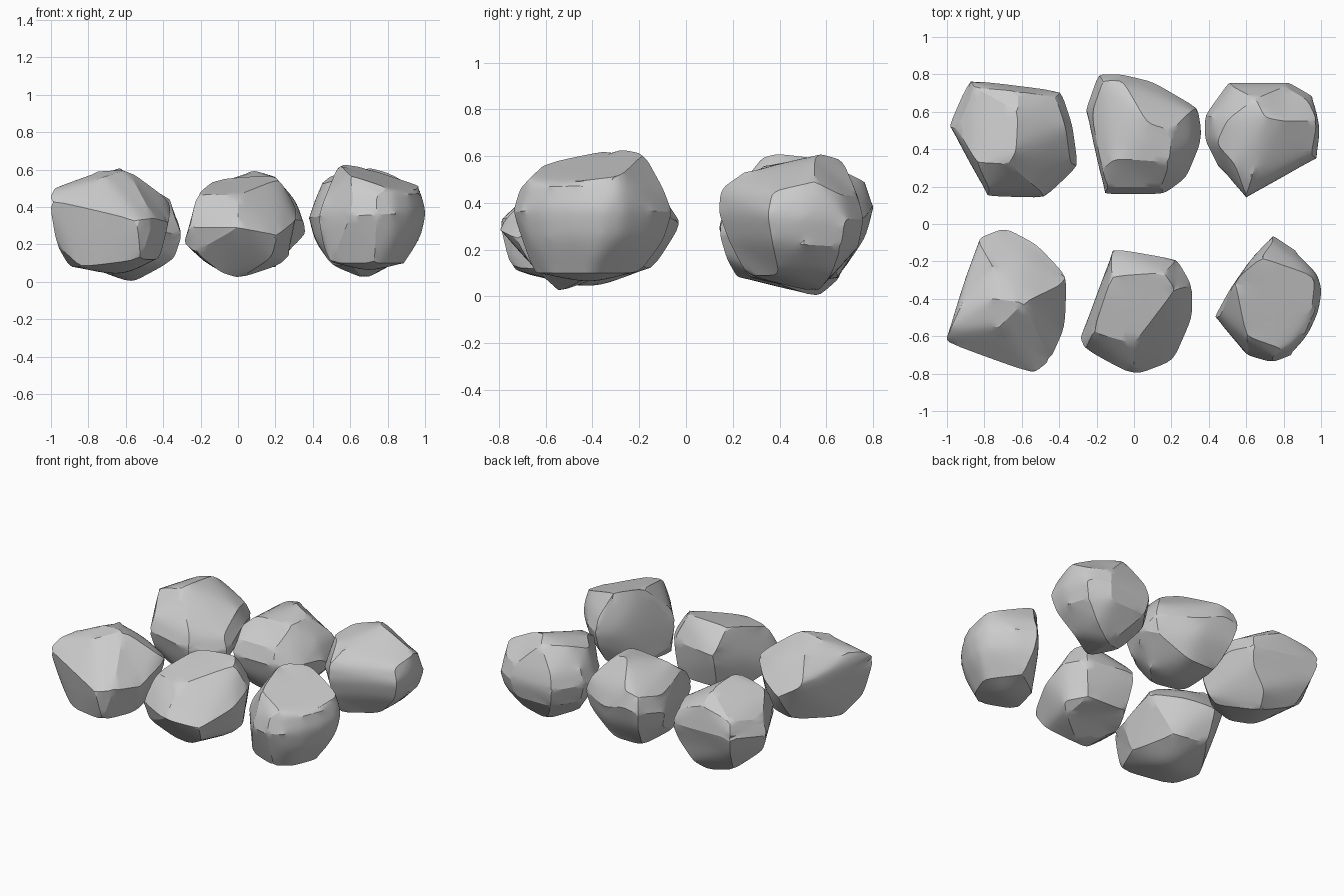
import bpy, bmesh, math
from mathutils import Vector

if "Cube" in bpy.data.objects:
    bpy.data.objects.remove(bpy.data.objects["Cube"])


def section(points, z, slope_x=0.0, slope_y=0.0, scale=1.0, lift=0.0):
    """Outline at height z, tilted and scaled about its centre; a point may carry its own z."""
    cx = sum(p[0] for p in points) / len(points)
    cy = sum(p[1] for p in points) / len(points)
    out = []
    for p in points:
        h = p[2] if len(p) == 3 else z + slope_x * (p[0] - cx) + slope_y * (p[1] - cy)
        out.append(Vector((cx + (p[0] - cx) * scale, cy + (p[1] - cy) * scale, h + lift)))
    return out


def rock(name, top, waist, base, top_lie, waist_lie, base_lie, tips, shoulder=None):
    """Chipped rock: hull of three outlines, softened faces between crisp ridges."""
    cloud = section(top, *top_lie) + section(waist, *waist_lie) + section(base, *base_lie)
    if shoulder:
        cloud += section(waist, *waist_lie, scale=shoulder, lift=0.10)
        cloud += section(waist, *waist_lie, scale=shoulder, lift=-0.12)
    cloud += [Vector(t) for t in tips]
    bm = bmesh.new()
    for p in cloud:
        bm.verts.new(p)
    bmesh.ops.convex_hull(bm, input=bm.verts[:])
    bmesh.ops.delete(bm, geom=[v for v in bm.verts if not v.link_faces], context='VERTS')
    bmesh.ops.remove_doubles(bm, verts=bm.verts[:], dist=0.03)
    # merge near-flat triangles into broad chipped faces
    bmesh.ops.dissolve_limit(bm, angle_limit=math.radians(12),
                             verts=bm.verts[:], edges=bm.edges[:])
    bmesh.ops.triangulate(bm, faces=bm.faces[:])
    bmesh.ops.subdivide_edges(bm, edges=bm.edges[:], cuts=5, use_grid_fill=True)
    bmesh.ops.triangulate(bm, faces=bm.faces[:])
    # round the ridges along their length, then relax the faces between them
    ridges = [e for e in bm.edges
              if len(e.link_faces) == 2 and e.calc_face_angle(0) > math.radians(27)]
    near = {}
    for e in ridges:
        a, b = e.verts
        near.setdefault(a, []).append(b)
        near.setdefault(b, []).append(a)
    free = [v for v in bm.verts if v not in near]
    for i in range(7):
        if i < 2:
            moved = {v: v.co.lerp(sum((n.co for n in ns), Vector()) / len(ns), 0.5)
                     for v, ns in near.items() if len(ns) > 1}
            for v, co in moved.items():
                v.co = co
        bmesh.ops.smooth_vert(bm, verts=free, factor=0.5,
                              use_axis_x=True, use_axis_y=True, use_axis_z=True)
    bmesh.ops.recalc_face_normals(bm, faces=bm.faces[:])
    mesh = bpy.data.meshes.new(name)
    bm.to_mesh(mesh)
    bm.free()
    ob = bpy.data.objects.new(name, mesh)
    bpy.context.collection.objects.link(ob)
    bpy.ops.object.select_all(action='DESELECT')
    ob.select_set(True)
    bpy.context.view_layer.objects.active = ob
    bpy.ops.object.shade_smooth_by_angle(angle=math.radians(25))


# back row
rock("rock_back_left",
     [(-.62, .60, .585), (-.62, .71, .51), (-.84, .70, .46), (-.84, .33), (-.67, .32, .59),
      (-.45, .50, .50), (-.41, .69, .37)],
     [(-.88, .77, .37), (-.39, .71, .33), (-.33, .53, .35), (-.30, .31, .25), (-.48, .14, .28),
      (-.79, .15, .33), (-.87, .31, .33), (-.99, .52, .33)],
     [(-.52, .66), (-.80, .62), (-.76, .29), (-.60, .22), (-.41, .32)],
     (.545, 0, 0), (.32, 0, 0), (.08, 0, 0),
     [(-.63, .39, .61), (-.57, .56, -.005)], 0.88)

rock("rock_back_middle",
     [(.00, .70, .51), (.20, .50), (.19, .33), (-.10, .35), (-.17, .29, .48), (-.09, .66, .49)],
     [(-.19, .80, .37), (-.07, .80, .39), (.10, .76), (.34, .62), (.35, .42), (.28, .25),
      (.16, .16), (-.16, .16), (-.21, .35), (-.26, .60)],
     [(.20, .40), (.10, .65), (-.12, .65), (-.14, .32), (.08, .27)],
     (.55, .06, 0), (.33, 0, 0), (.08, 0, 0),
     [(.07, .54, .60), (.36, .50, .26), (.02, .42, .04)], 0.89)

rock("rock_back_right",
     [(.80, .55), (.65, .67), (.50, .56), (.60, .40), (.63, .25, .53), (.54, .32, .55)],
     [(.51, .76), (.66, .77), (.82, .76), (.96, .68), (1.0, .50), (.98, .35), (.60, .14),
      (.45, .31), (.38, .45), (.38, .58)],
     [(.82, .40), (.82, .62), (.60, .64), (.50, .45), (.60, .26)],
     (.57, .05, .05), (.34, 0, -.05), (.09, 0, 0),
     [(.70, .57, .61), (.60, .15, .46), (.98, .55, .49), (.68, .56, .015), (.44, .43, .52),
      (.96, .37, .44)], 0.89)

# front row
rock("rock_front_left",
     [(-.75, -.40), (-.59, -.42, .60), (-.60, -.20, .49), (-.76, -.22, .54)],
     [(-.69, -.02, .31), (-.84, -.08, .40), (-.90, -.28, .40), (-1.01, -.63, .44),
      (-.72, -.76, .36), (-.54, -.80, .33), (-.45, -.73, .34), (-.37, -.55, .32),
      (-.36, -.28, .41), (-.52, -.11, .36)],
     [(-.84, -.63), (-.52, -.75, .12), (-.42, -.52, .12), (-.50, -.20, .13),
      (-.72, -.14, .12), (-.90, -.42)],
     (.59, 0, 0), (.35, 0, 0), (.08, 0, 0),
     [(-.97, -.57, .20), (-.98, -.56, .50), (-.93, -.45, .52), (-.62, -.40, .02),
      (-.72, -.55, .56), (-.40, -.33, .46)])

rock("rock_front_middle",
     [(-.12, -.28), (.16, -.26), (.22, -.35), (.00, -.64), (-.22, -.58)],
     [(-.12, -.13, .40), (.23, -.19, .40), (.31, -.33, .40), (.31, -.50, .33),
      (.21, -.73, .25), (.00, -.81, .29), (-.26, -.67, .29), (-.29, -.60, .21),
      (-.21, -.40, .25)],
     [(.22, -.40), (.18, -.66, .13), (-.09, -.57, .05), (-.16, -.35), (-.10, -.20, .15),
      (.20, -.21, .15)],
     (.52, .06, .25), (.31, 0, 0), (.09, 0, 0),
     [(.01, -.54, .02), (-.23, -.64, .16), (.28, -.35, .15)])

rock("rock_front_right",
     [(.54, -.30), (.57, -.46), (.68, -.18), (.60, -.60), (.97, -.28), (.95, -.45), (.80, -.67)],
     [(.74, -.06), (.86, -.14), (.98, -.26), (1.01, -.35), (.99, -.47), (.93, -.60), (.84, -.70),
      (.74, -.74), (.60, -.70), (.50, -.60), (.43, -.50), (.52, -.34), (.62, -.18)],
     [(.73, -.65), (.50, -.56), (.56, -.33), (.75, -.20), (.90, -.40), (.83, -.58)],
     (.56, -.28, .15), (.36, .05, 0), (.10, 0, 0),
     [(.70, -.40, .05), (.46, -.48, .18)], 0.90)
